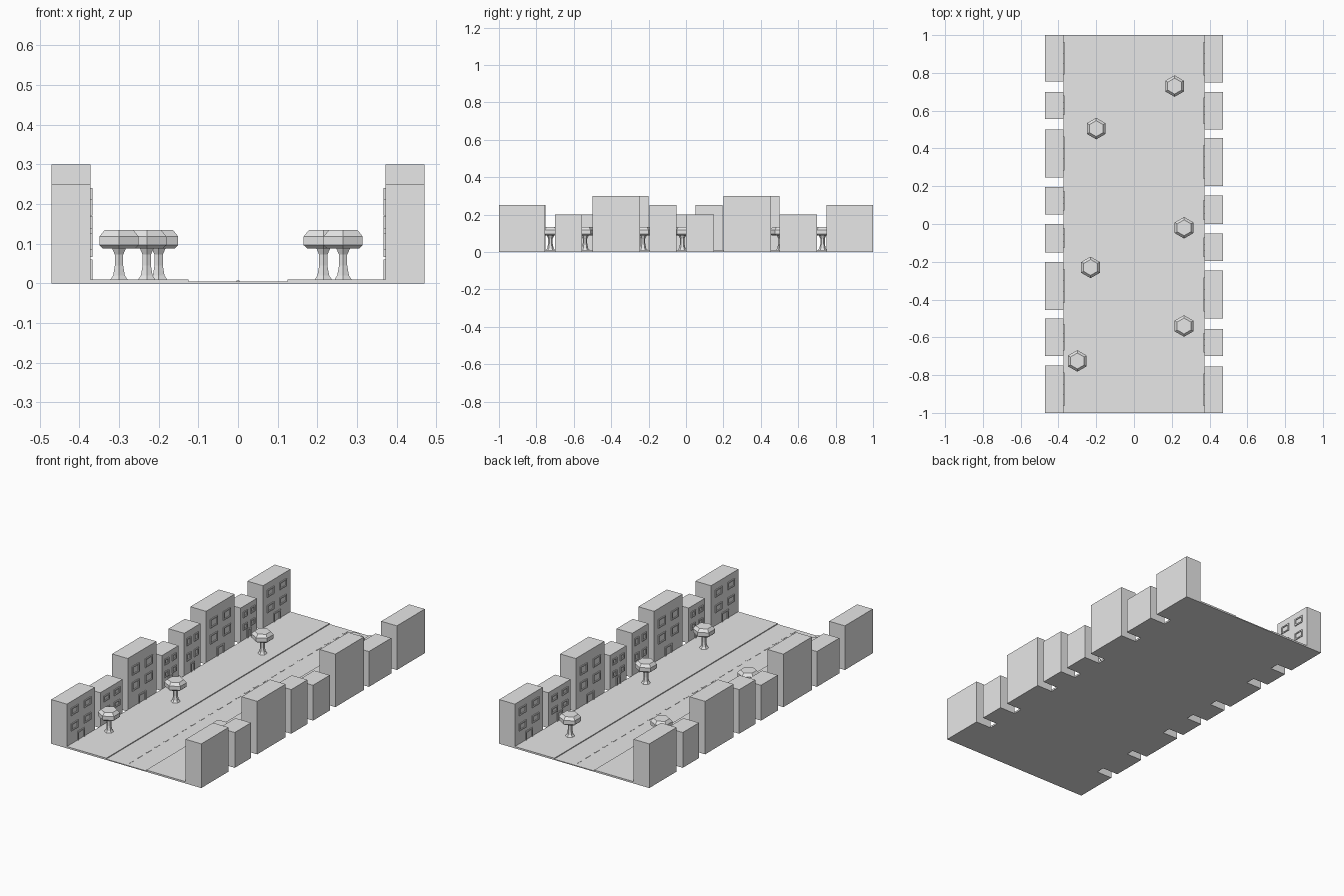
import bpy
import bmesh
from mathutils import Matrix, Vector
from math import pi

cube = bpy.data.objects.get("Cube")
if cube:
    bpy.data.objects.remove(cube)

grey = bpy.data.materials.new("plain_grey")
grey.use_nodes = True
grey.diffuse_color = (0.8, 0.8, 0.8, 1)
grey.node_tree.nodes["Principled BSDF"].inputs["Base Color"].default_value = (0.8, 0.8, 0.8, 1)


def add_box(bm, x, y, z):
    """Add a box from three (low, high) ranges."""
    size = Vector((x[1] - x[0], y[1] - y[0], z[1] - z[0]))
    middle = Vector((sum(x), sum(y), sum(z))) / 2
    bmesh.ops.create_cube(bm, size=1, matrix=Matrix.Translation(middle) @ Matrix.Diagonal(size).to_4x4())


def finish(bm, name, turned=False):
    if turned:
        bmesh.ops.rotate(bm, verts=bm.verts, matrix=Matrix.Rotation(pi, 3, 'Z'))
    bmesh.ops.recalc_face_normals(bm, faces=bm.faces)
    mesh = bpy.data.meshes.new(name)
    bm.to_mesh(mesh)
    bm.free()
    mesh.materials.append(grey)
    obj = bpy.data.objects.new(name, mesh)
    bpy.context.collection.objects.link(obj)


# Ground: a low roadway between two raised pavements
KERB, WALL, OUTER = 0.125, 0.372, 0.47
profile = [(-WALL, 0), (WALL, 0), (WALL, 0.01), (KERB, 0.01),
           (KERB, 0.005), (-KERB, 0.005), (-KERB, 0.01), (-WALL, 0.01)]
bm = bmesh.new()
face = bm.faces.new([bm.verts.new((x, -1, z)) for x, z in profile])
ext = bmesh.ops.extrude_face_region(bm, geom=[face], use_keep_orig=True)
bmesh.ops.translate(bm, vec=(0, 2, 0), verts=[v for v in ext["geom"] if isinstance(v, bmesh.types.BMVert)])
finish(bm, "street_ground")

# Dashed centre line
bm = bmesh.new()
for i in range(25):
    y = -0.98 + i * 0.08
    add_box(bm, (-0.004, 0.004), (y, y + 0.04), (0.004, 0.0065))
finish(bm, "centre_line")


def add_frame(bm, y, z, t, sill=True):
    """Raised frame on the street face of a building in the -x row."""
    x = (-WALL - 0.002, -WALL + 0.005)
    add_box(bm, x, (y[0], y[0] + t), z)
    add_box(bm, x, (y[1] - t, y[1]), z)
    add_box(bm, x, y, (z[1] - t, z[1]))
    if sill:
        add_box(bm, x, y, (z[0], z[0] + t))


# Building rows: (start, end, height); the second row is the first turned half round
ROW = [(-1, -0.75, 0.25), (-0.7, -0.5, 0.2), (-0.455, -0.2, 0.3), (-0.15, 0, 0.2),
       (0.05, 0.195, 0.25), (0.245, 0.5, 0.3), (0.555, 0.7, 0.2), (0.755, 1, 0.25)]
for side in ("right", "left"):
    turned = side == "left"
    for n, (y0, y1, h) in enumerate(ROW, 1):
        bm = bmesh.new()
        add_box(bm, (-OUTER, -WALL), (y0, y1), (0, h))
        finish(bm, f"{side}_building_{n}", turned)

        # Two columns and two rows of windows above a central door
        bm = bmesh.new()
        width, mid = y1 - y0, (y0 + y1) / 2
        half = width * 0.125
        tall = 0.05 * h / 0.3
        for col in (-1, 1):
            c = mid + col * width * 0.23
            for top in (0.5 * h, 0.8 * h if h > 0.29 else 0.85 * h):
                add_frame(bm, (c - half, c + half), (top - tall, top), 0.007)
        add_frame(bm, (mid - half, mid + half), (0.01, 0.06), 0.008, False)
        finish(bm, f"{side}_windows_and_door_{n}", turned)


def lathe(bm, profile, centre):
    """Six-sided solid from (radius, height) rings, with corners along y."""
    rings = []
    for r, z in profile:
        rings.append([bm.verts.new(Vector(centre) + Matrix.Rotation(k * pi / 3, 3, 'Z') @ Vector((0, r, z)))
                      for k in range(6)])
    for a, b in zip(rings, rings[1:]):
        for k in range(6):
            j = (k + 1) % 6
            bm.faces.new((a[k], a[j], b[j], b[k]))
    bm.faces.new(rings[0][::-1])
    bm.faces.new(rings[-1])


# Street trees: flared trunk and faceted canopy
TRUNK = [(0.026, 0.008), (0.017, 0.02), (0.012, 0.045), (0.012, 0.072), (0.021, 0.09)]
CANOPY = [(0.047, 0.088), (0.057, 0.096), (0.057, 0.118), (0.042, 0.134)]
TREES = [(0.215, 0.73), (-0.2, 0.505), (0.265, -0.02), (-0.23, -0.23), (0.265, -0.54), (-0.3, -0.725)]
for n, (x, y) in enumerate(TREES, 1):
    for part, shape in (("trunk", TRUNK), ("canopy", CANOPY)):
        bm = bmesh.new()
        lathe(bm, shape, (x, y, 0))
        finish(bm, f"tree_{part}_{n}")
